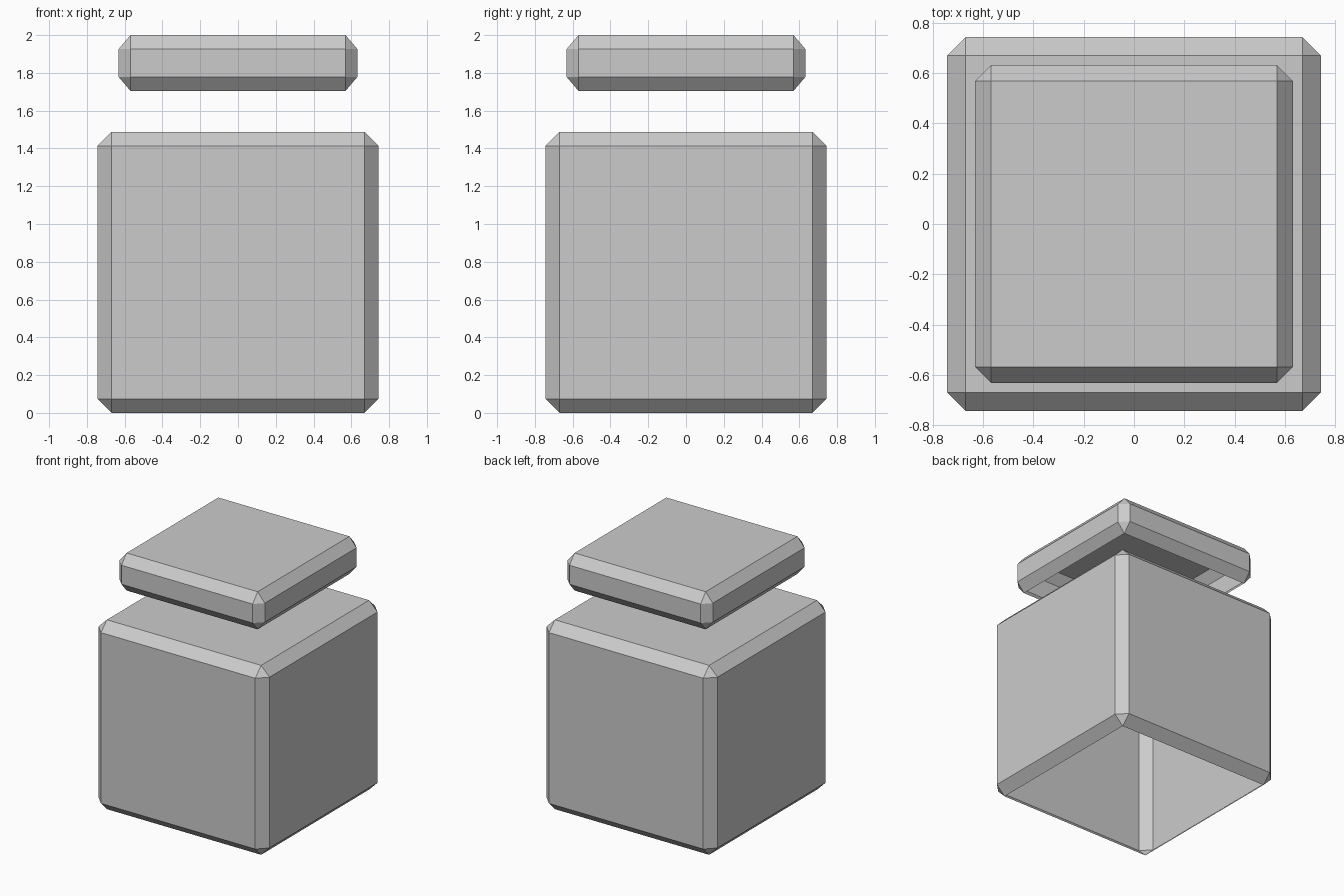
import bpy, bmesh
from mathutils import Matrix, Vector

if "Cube" in bpy.data.objects:
    bpy.data.objects.remove(bpy.data.objects["Cube"])


def open_chamfered_box(name, side, z0, z1, chamfer, xy_scale=1.0):
    """Chamfered box shell with no bottom panel."""
    bm = bmesh.new()
    bmesh.ops.create_cube(bm, size=1.0)
    bmesh.ops.scale(bm, vec=(side, side, z1 - z0), verts=bm.verts)
    bmesh.ops.bevel(bm, geom=bm.edges[:], offset=chamfer, offset_type='OFFSET',
                    segments=1, profile=0.5, affect='EDGES')
    bm.normal_update()
    bottom = [f for f in bm.faces if f.normal.z < -0.99]
    bmesh.ops.delete(bm, geom=bottom, context='FACES')
    bmesh.ops.scale(bm, vec=(xy_scale, xy_scale, 1), verts=bm.verts)
    bmesh.ops.translate(bm, vec=(0, 0, (z0 + z1) / 2), verts=bm.verts)
    mesh = bpy.data.meshes.new(name)
    bm.to_mesh(mesh)
    bm.free()
    obj = bpy.data.objects.new(name, mesh)
    bpy.context.collection.objects.link(obj)
    return obj


SIDE, CHAMFER = 1.486, 0.073

# Main box, open underneath
open_chamfered_box("body", SIDE, 0.0, 1.487, CHAMFER)

# Flat lid hovering above, slightly narrower, open underneath
open_chamfered_box("lid", SIDE, 1.705, 2.0, CHAMFER, xy_scale=0.85)
